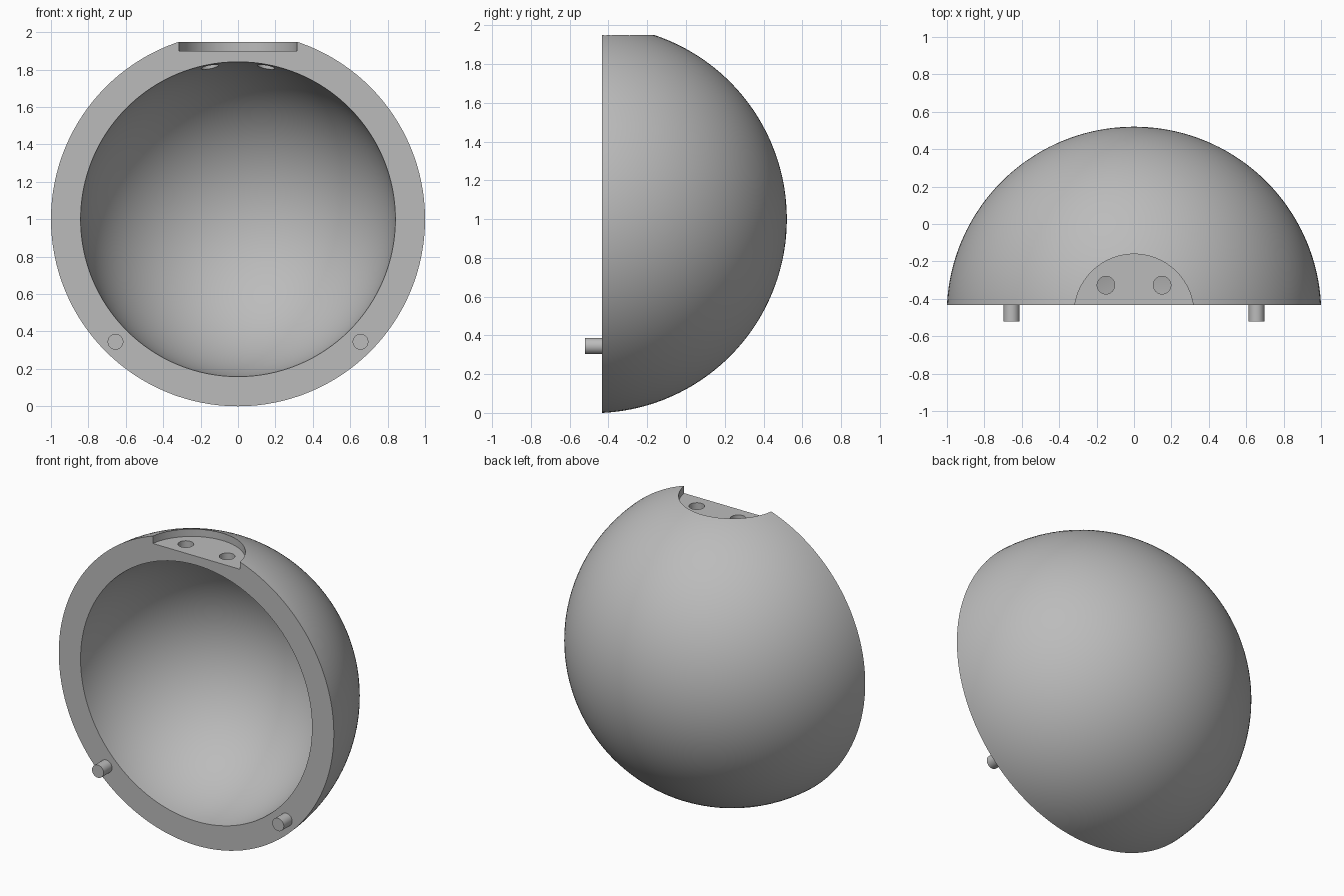
import bpy
import bmesh
from math import sin, cos, pi, asin, radians
from mathutils import Matrix, Vector

if "Cube" in bpy.data.objects:
    bpy.data.objects.remove(bpy.data.objects["Cube"], do_unlink=True)

CENTRE = Vector((0, -0.481, 1))   # common centre of both spheres
CUT = 0.048                       # rim plane, ahead of the centre
OUTER, INNER = 1.0012, 0.843

grey = bpy.data.materials.new("plain grey")
grey.use_nodes = True
colour = (0.5, 0.5, 0.5, 1)
grey.diffuse_color = colour
grey.node_tree.nodes["Principled BSDF"].inputs["Base Color"].default_value = colour


def add_object(name, bm):
    mesh = bpy.data.meshes.new(name)
    bmesh.ops.recalc_face_normals(bm, faces=bm.faces)
    bm.to_mesh(mesh)
    bm.free()
    mesh.materials.append(grey)
    obj = bpy.data.objects.new(name, mesh)
    bpy.context.collection.objects.link(obj)
    return obj


def cylinder(name, radius, length, centre, axis="Z", sides=64):
    bm = bmesh.new()
    turn = Matrix.Rotation(pi / 2, 4, "X") if axis == "Y" else Matrix()
    bmesh.ops.create_cone(bm, cap_ends=True, segments=sides, radius1=radius,
                          radius2=radius, depth=length,
                          matrix=Matrix.Translation(centre) @ turn)
    return add_object(name, bm)


def smooth(obj):
    bpy.ops.object.select_all(action="DESELECT")
    obj.select_set(True)
    bpy.context.view_layer.objects.active = obj
    bpy.ops.object.shade_smooth_by_angle(angle=radians(30))


def arc(radius, steps=48):
    """Points from the rim plane round to the back pole."""
    start = asin(CUT / radius)
    angles = [start + (pi / 2 - start) * i / steps for i in range(steps + 1)]
    return [CENTRE + Vector((radius * cos(a), radius * sin(a), 0)) for a in angles]


# Hollow half shell: outer and inner arcs joined by the flat rim, then revolved
bm = bmesh.new()
profile = arc(OUTER)[::-1] + arc(INNER)
verts = [bm.verts.new(p) for p in profile]
edges = [bm.edges.new(pair) for pair in zip(verts, verts[1:])]
bmesh.ops.spin(bm, geom=verts + edges, cent=CENTRE, axis=(0, 1, 0),
               angle=2 * pi, steps=128, use_merge=True)
bmesh.ops.remove_doubles(bm, verts=bm.verts, dist=0.0001)
shell = add_object("half_shell", bm)

# Round recess on top and two holes through its floor
cutters = [cylinder("recess_cutter", 0.32, 0.4, (0, CENTRE.y, 2.1), sides=128)]
for side, x in (("right", -0.15), ("left", 0.15)):
    cutters.append(cylinder(side + "_hole_cutter", 0.047, 0.3, (x, -0.327, 1.87)))
for cutter in cutters:
    cutter.hide_render = True
    mod = shell.modifiers.new(cutter.name, "BOOLEAN")
    mod.operation = "DIFFERENCE"
    mod.solver = "EXACT"
    mod.object = cutter

# Bake the cuts so the new edges can be kept sharp
bpy.context.view_layer.update()
cut_mesh = bpy.data.meshes.new_from_object(
    shell.evaluated_get(bpy.context.evaluated_depsgraph_get()))
shell.modifiers.clear()
shell.data = cut_mesh
for cutter in cutters:
    bpy.data.objects.remove(cutter, do_unlink=True)
smooth(shell)

# Locating pins on the rim
for side, x in (("right", -0.655), ("left", 0.655)):
    smooth(cylinder(side + "_locating_pin", 0.042, 0.13, (x, -0.455, 0.345), "Y"))
